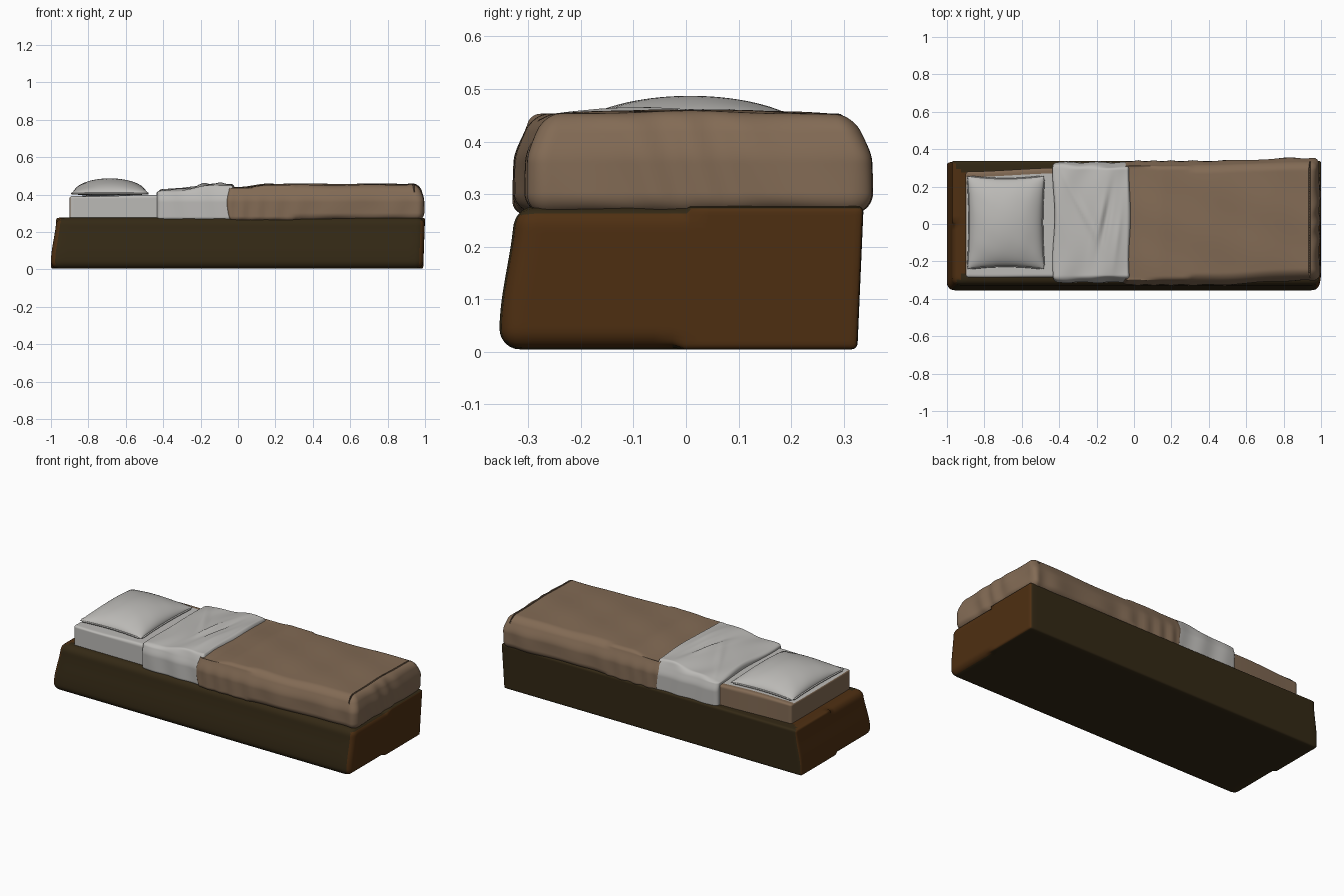
import bpy
import bmesh
from math import sin, cos, pi, exp
from mathutils import Vector

if "Cube" in bpy.data.objects:
    bpy.data.objects.remove(bpy.data.objects["Cube"], do_unlink=True)


def material(name, rgb):
    m = bpy.data.materials.new(name)
    m.use_nodes = True
    m.diffuse_color = (*rgb, 1)
    m.node_tree.nodes["Principled BSDF"].inputs["Base Color"].default_value = (*rgb, 1)
    return m


WHITE = material("white linen", (0.5, 0.49, 0.47))
TAN = material("tan blanket", (0.225, 0.146, 0.09))
BROWN = material("warm brown wood", (0.078, 0.029, 0.006))
OLIVE = material("dark olive wood", (0.034, 0.022, 0.0075))


def finish(name, bm, mats, paint=None):
    bmesh.ops.recalc_face_normals(bm, faces=bm.faces)
    bm.normal_update()
    for f in bm.faces:
        f.smooth = True
        if paint:
            f.material_index = paint(f.normal, f.calc_center_median())
    mesh = bpy.data.meshes.new(name)
    bm.to_mesh(mesh)
    bm.free()
    for m in mats:
        mesh.materials.append(m)
    obj = bpy.data.objects.new(name, mesh)
    bpy.context.collection.objects.link(obj)
    return obj


def soft_block(name, lo, hi, radius, cuts, mats, warp, paint=None):
    """Rounded box with dense edges; warp(point, normal) reshapes it."""
    lo, hi = Vector(lo), Vector(hi)
    bm = bmesh.new()
    bmesh.ops.create_cube(bm, size=2)
    bmesh.ops.subdivide_edges(bm, edges=bm.edges[:], cuts=cuts, use_grid_fill=True)
    for v in bm.verts:
        p = Vector([l + (h - l) * (sin(c * pi / 2) + 1) / 2
                    for l, h, c in zip(lo, hi, v.co)])
        r = radius(p)
        q = Vector([min(max(c, l + r), h - r) for c, l, h in zip(p, lo, hi)])
        n = (p - q).normalized()
        v.co = warp(q + n * r, n)
    return finish(name, bm, mats, paint)


def ramp(t):
    t = min(max(t, 0), 1)
    return t * t * (3 - 2 * t)


# Bed base: leaning front and head end, crisp back edge
def warp_base(p, n):
    up = p.z / 0.275
    lean = ramp((up - 0.15) / 0.85)
    if p.y < 0:
        p.y += 0.028 * lean
    else:
        p.y -= 0.012 * (1 - up)
    if p.x < 0:
        p.x += 0.028 * lean
    else:
        p.x -= 0.01 * (1 - up)
    return p


def paint_base(n, c):
    if n.z > 0.6:
        return 0 if c.x + 0.97 < 0.33 - abs(c.y) and c.x < -0.5 else 1
    return 0 if abs(n.x) > 0.45 else 1


soft_block("bed_base", (-1, -0.355, 0.004), (1, 0.338, 0.277),
           lambda p: 0.04 if p.y < 0 else 0.012, 30, [BROWN, OLIVE],
           warp_base, paint_base)


# Mattress: white cover, bare tan back and head sides
def warp_mattress(p, n):
    p.z += 0.004 * n.z * sin(9 * p.x + 3 * p.y)
    p.y += 0.02 * ramp((p.x + 0.9) / 0.5) * (p.y > 0)
    return p


def paint_mattress(n, c):
    return 1 if n.x < -0.6 or n.y > 0.6 or c.y > 0.25 + 0.05 * (c.x + 0.9) else 0


soft_block("mattress", (-0.9, -0.285, 0.25), (0.1, 0.28, 0.395),
           lambda p: 0.014, 40, [WHITE, TAN], warp_mattress, paint_mattress)


# Blanket: bulging sides, tucked foot, soft vertical folds
def warp_blanket(p, n):
    foot = ramp((p.x - 0.4) / 0.5)
    side = ramp((p.y + 0.3) / 0.6)
    p.z += n.z * 0.003 * sin(14 * p.x + 9 * p.y) * sin(11 * p.y - 5 * p.x + 1)
    if n.z > 0:
        p.z -= 0.018 * n.z * (1 - ramp((p.x - 0.02) / 0.14))
        p.z -= 0.008 * n.z * (p.y / 0.33) ** 2
    fold = sin(46 * p.x + 6 * sin(5 * p.x)) * ramp((0.43 - p.z) / 0.12)
    p.y += n.y * 0.004 * fold
    p.y += 0.024 * foot * (1 - side) + 0.016 * foot * side
    p.y *= 1 - 0.09 * ramp((p.z - 0.36) / 0.1)
    if n.x > 0:
        p.x += n.x * 0.004 * sin(42 * p.y + 18 * p.z + 2 * sin(13 * p.y))
        p.x -= 0.02 * ramp((p.z - 0.36) / 0.1)
    else:
        p.x += 0.012 * -n.x * sin(8 * p.y + 20 * p.z)
    return p


soft_block("blanket", (-0.05, -0.326, 0.262), (0.992, 0.337, 0.458),
           lambda p: 0.04 if p.x > 0.3 else 0.022, 64, [TAN], warp_blanket)


# Folded-back sheet: rises towards the blanket, creased diagonally
def warp_sheet(p, n):
    rise = ramp((p.x + 0.42) / 0.36)
    if n.z > 0:
        p.z += n.z * (0.034 * rise - 0.008 * (p.y / 0.3) ** 2)
        p.z += n.z * 0.004 * sin(30 * p.x - 7 * p.y + 2 * sin(8 * p.y))
        for x0, slope, y0, depth in ((-0.15, 0.17, 0.02, -0.014),
                                     (-0.19, 0.2, 0, 0.009),
                                     (-0.29, -0.5, 0.1, 0.007),
                                     (-0.09, 0.12, -0.08, 0.006)):
            d = p.x - x0 - slope * (p.y - y0)
            p.z += n.z * depth * exp(-(d / 0.016) ** 2 - ((p.y - y0) / 0.15) ** 2)
    p.y += n.y * 0.003 * sin(38 * p.x + 8 * p.z)
    p.y *= 1 - 0.06 * ramp((p.z - 0.36) / 0.08)
    p.x += abs(n.x) * 0.006 * sin(13 * p.y + 1)
    return p


soft_block("folded_sheet", (-0.43, -0.312, 0.262), (-0.018, 0.33, 0.426),
           lambda p: 0.02, 56, [WHITE], warp_sheet)


# Pillow: two puffed sheets joined at a pinched seam
def pillow_edge(u, v):
    x = -0.685 + 0.205 * u * (1 - 0.05 * (1 - v * v))
    y = 0.008 + 0.248 * v * (1 - 0.06 * (1 - u * u))
    return x, y


def pillow():
    bm = bmesh.new()
    for height in (0.08, -0.016):
        made = bmesh.ops.create_grid(bm, x_segments=40, y_segments=40, size=1)
        for vert in made["verts"]:
            u, v = sin(vert.co.x * pi / 2), sin(vert.co.y * pi / 2)
            puff = max(0, 1 - u * u) ** 0.5 * max(0, 1 - v * v) ** 0.55
            crease = 1 + 0.05 * sin(9 * u + 4 * v) * sin(7 * v - 3 * u) * abs(u * v)
            vert.co = (*pillow_edge(u, v), 0.407 + height * puff * crease)
    bmesh.ops.remove_doubles(bm, verts=bm.verts, dist=0.0001)
    finish("pillow", bm, [WHITE])


pillow()

# Piped seam around the pillow
curve = bpy.data.curves.new("pillow_piping", "CURVE")
curve.dimensions = "3D"
curve.bevel_depth = 0.005
curve.bevel_resolution = 2
spline = curve.splines.new("POLY")
steps = 64
spline.points.add(steps - 1)
for i, point in enumerate(spline.points):
    a = 2 * pi * (i + 0.5) / steps
    k = max(abs(cos(a)), abs(sin(a)))
    point.co = (*pillow_edge(cos(a) / k, sin(a) / k), 0.406, 1)
spline.use_cyclic_u = True
curve.materials.append(WHITE)
piping = bpy.data.objects.new("pillow_piping", curve)
bpy.context.collection.objects.link(piping)
